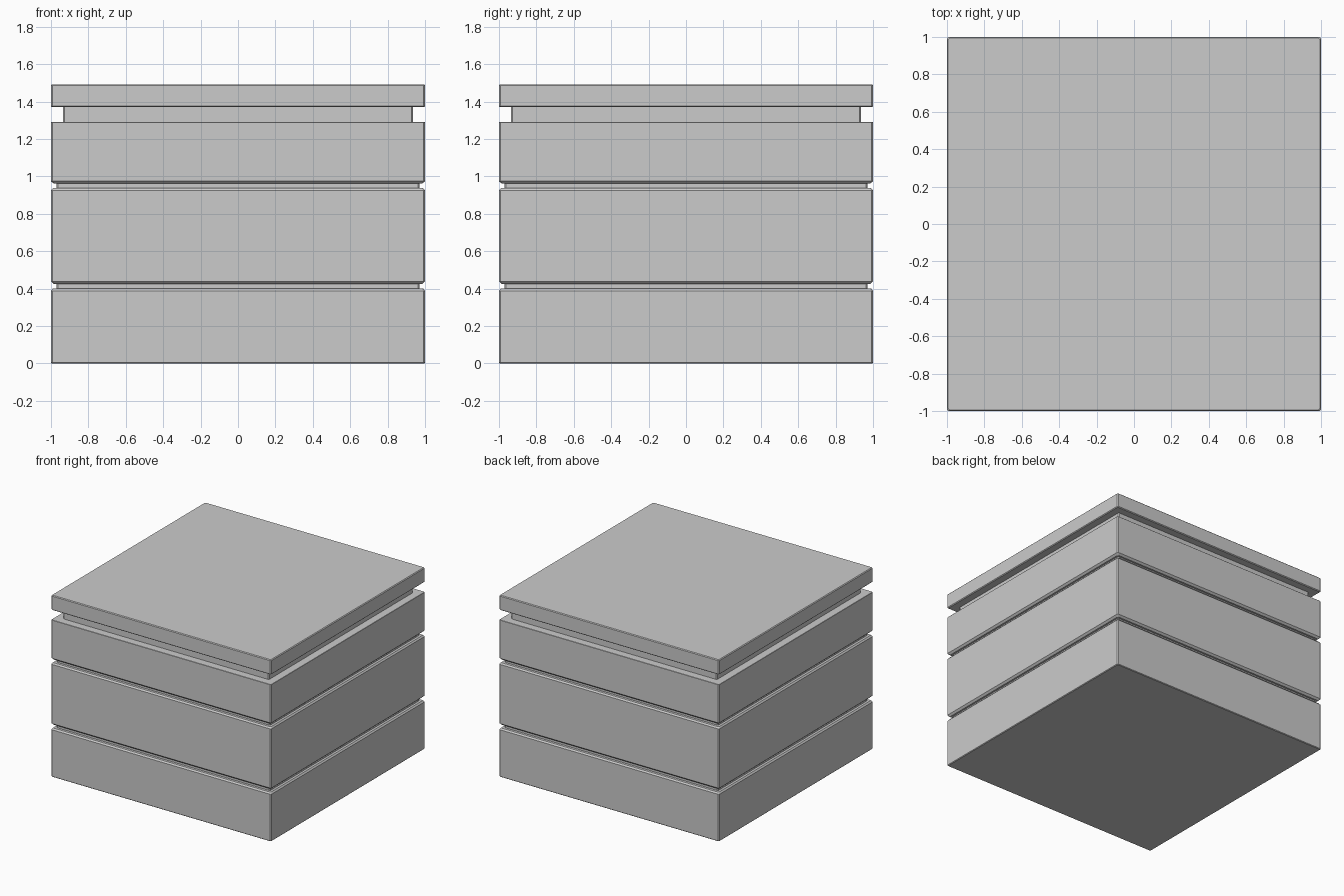
import bpy, bmesh

if "Cube" in bpy.data.objects:
    bpy.data.objects.remove(bpy.data.objects["Cube"])

CORNER = 0.008  # tiny chamfer on the vertical edges


def square_loft(name, profile):
    """Stack chamfered square rings from (half_width, z) pairs and cap both ends."""
    bm = bmesh.new()
    rings = []
    for h, z in profile:
        c = h - CORNER
        pts = [(h, -c), (h, c), (c, h), (-c, h), (-h, c), (-h, -c), (-c, -h), (c, -h)]
        rings.append([bm.verts.new((x, y, z)) for x, y in pts])
    for low, high in zip(rings, rings[1:]):
        for i in range(8):
            j = (i + 1) % 8
            bm.faces.new((low[i], low[j], high[j], high[i]))
    bm.faces.new(rings[0][::-1])
    bm.faces.new(rings[-1])
    mesh = bpy.data.meshes.new(name)
    bm.to_mesh(mesh)
    bm.free()
    obj = bpy.data.objects.new(name, mesh)
    bpy.context.collection.objects.link(obj)
    return obj


def groove(z0, z1):
    """Recessed seam with softened edges between two blocks."""
    return [(1, z0 - 0.012), (0.99, z0), (0.97, z0),
            (0.97, z1 - 0.005), (0.985, z1 - 0.005), (1, z1 + 0.009)]


# Three-tier body with two seams
square_loft("body", [(0.995, 0), (1, 0.005)] + groove(0.40, 0.43)
            + groove(0.937, 0.966) + [(1, 1.288), (0.998, 1.29)])

# Recessed neck under the lid
square_loft("neck", [(0.935, 1.29), (0.935, 1.372)])

# Overhanging lid slab
square_loft("lid", [(0.994, 1.37), (1, 1.376), (1, 1.486), (0.994, 1.492)])
